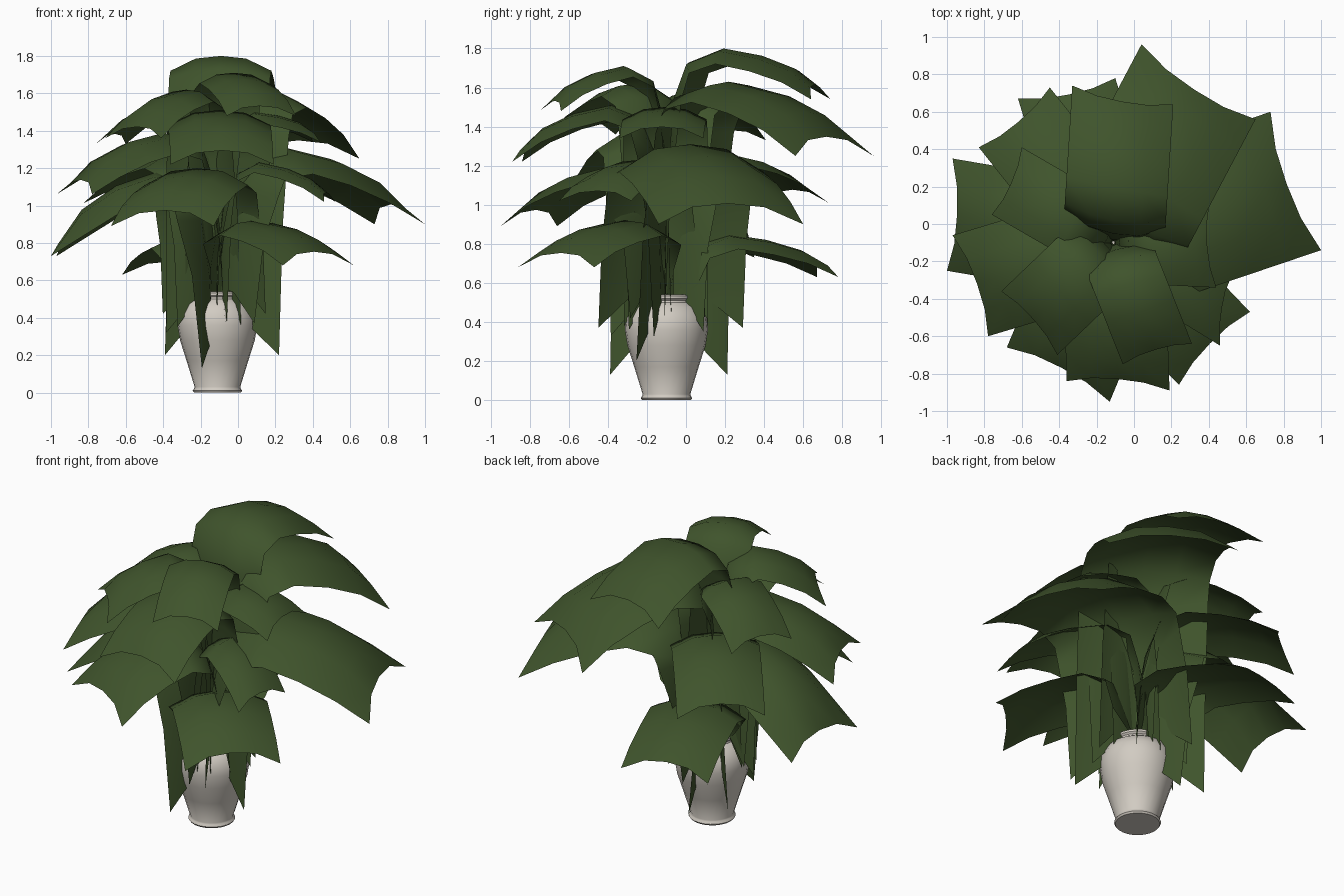
import bpy, bmesh, math
from mathutils import Vector

cube = bpy.data.objects.get("Cube")
if cube:
    bpy.data.objects.remove(cube, do_unlink=True)

CENTRE = Vector((-0.11, -0.10))


def material(name, rgb, rough):
    m = bpy.data.materials.new(name)
    m.use_nodes = True
    m.diffuse_color = (*rgb, 1)
    bsdf = m.node_tree.nodes["Principled BSDF"]
    bsdf.inputs["Base Color"].default_value = (*rgb, 1)
    bsdf.inputs["Roughness"].default_value = rough
    return m


green = material("leaf green", (0.050, 0.088, 0.025), 0.7)
cream = material("pot cream", (0.64, 0.60, 0.54), 0.6)


def finish(bm, name, mat, angle):
    mesh = bpy.data.meshes.new(name)
    bm.to_mesh(mesh)
    bm.free()
    ob = bpy.data.objects.new(name, mesh)
    bpy.context.collection.objects.link(ob)
    mesh.materials.append(mat)
    bpy.ops.object.select_all(action="DESELECT")
    ob.select_set(True)
    bpy.context.view_layer.objects.active = ob
    bpy.ops.object.shade_smooth_by_angle(angle=math.radians(angle))


def pot():
    profile = [(0, 0), (0.125, 0), (0.132, 0.01), (0.125, 0.022), (0.122, 0.03),
               (0.165, 0.17), (0.2, 0.28), (0.213, 0.36), (0.208, 0.42), (0.175, 0.475),
               (0.137, 0.5), (0.135, 0.51), (0.145, 0.52), (0.145, 0.533), (0.132, 0.54),
               (0.118, 0.533), (0.118, 0.5), (0.17, 0.45), (0, 0.44)]
    bm = bmesh.new()
    verts = [bm.verts.new((CENTRE.x + r, CENTRE.y, z)) for r, z in profile]
    edges = [bm.edges.new(pair) for pair in zip(verts, verts[1:])]
    bmesh.ops.spin(bm, geom=verts + edges, cent=(*CENTRE, 0), axis=(0, 0, 1),
                   angle=math.tau, steps=24, use_duplicate=False)
    bmesh.ops.remove_doubles(bm, verts=bm.verts, dist=0.0005)
    bmesh.ops.recalc_face_normals(bm, faces=bm.faces)
    finish(bm, "pot", cream, 40)


def leaf(name, left_tip, right_tip, tip_z, peak_z, base_z, stem=1.0, curl=0.29):
    """Arched sheet: rises from the pot, bends over and hangs to two tip corners."""
    a, b = Vector(left_tip), Vector(right_tip)
    mid, side = (a + b) / 2, (b - a) / 2
    out = (mid - CENTRE).normalized()
    half = side.length
    sag = half * curl
    notch = half * 0.13
    tip_sag = half * 0.27
    drop = peak_z - tip_z - tip_sag
    knee = peak_z - 0.26
    flap = 0.2 * stem
    # reach along the leaf, height, width, outward shift and fall of the side edges
    rows = [(0.01, base_z + flap, stem, sag * 0.4 * stem, flap),
            (0.02, (base_z + flap + knee) / 2, stem, sag * 0.7 * stem, 0),
            (0.06, knee, (stem + 1) / 2, sag, 0),
            (0.15, peak_z - 0.07, 1, sag * 0.6, sag * 0.7),
            (0.37, peak_z, 1, sag * 0.1, sag),
            (0.62, peak_z - drop * 0.2, 1, -sag * 0.2, sag),
            (0.83, peak_z - drop * 0.55, 1, -sag * 0.2, sag * 0.9),
            (1.00, peak_z - drop, 1, notch, tip_sag)]
    bm = bmesh.new()
    grid = []
    for reach, z, width, push, fall in rows:
        line = []
        for i in range(5):
            u = i / 2 - 1
            bend = abs(u) ** 2.5
            p = CENTRE.lerp(mid, reach) + side * u * width + out * push * bend
            if reach == 1:
                p -= out * notch
            line.append(bm.verts.new((p.x, p.y, z - fall * bend)))
        grid.append(line)
    for lo, hi in zip(grid, grid[1:]):
        for i in range(4):
            bm.faces.new((lo[i], lo[i + 1], hi[i + 1], hi[i]))
    finish(bm, name, green, 75)


pot()

# Upper tier
leaf("top_back_leaf", (0.21, 0.64), (-0.33, 0.74), 1.54, 1.80, 0.40)
leaf("top_front_leaf", (-0.06, -0.75), (0.31, -0.64), 1.48, 1.71, 0.36)
leaf("top_front_right_leaf", (-0.71, -0.36), (-0.41, -0.70), 1.36, 1.62, 0.36)
leaf("top_back_right_leaf", (-0.60, 0.41), (-0.76, 0.05), 1.33, 1.57, 0.36)
leaf("top_back_left_leaf", (0.65, 0.56), (0.04, 0.96), 1.25, 1.63, 0.20)

# Middle tier
leaf("middle_front_leaf", (-0.36, -0.84), (0.19, -0.89), 1.22, 1.51, 0.32)
leaf("middle_left_leaf", (0.44, -0.34), (0.40, 0.09), 1.34, 1.50, 0.38)
leaf("middle_right_leaf", (-0.97, -0.06), (-0.78, -0.60), 1.06, 1.39, 0.33, curl=0.38)
leaf("middle_back_leaf", (-0.45, 0.73), (-0.83, 0.41), 1.01, 1.27, 0.35)

# Lower tier
leaf("wide_left_leaf", (1.00, -0.14), (0.73, 0.60), 0.90, 1.31, 0.37, curl=0.36)
leaf("lower_right_leaf", (-0.97, 0.35), (-1.00, -0.25), 0.73, 1.18, 0.13, curl=0.5)
leaf("lower_front_leaf", (-0.68, -0.66), (-0.13, -0.95), 0.89, 1.20, 0.42)
leaf("lower_front_left_leaf", (0.46, -0.65), (0.52, -0.28), 1.02, 1.23, 0.38)

# Bottom tier on narrow stems
leaf("bottom_front_left_leaf", (0.24, -0.86), (0.62, -0.47), 0.68, 0.92, 0.35, 0.3)
leaf("bottom_back_leaf", (-0.10, 0.78), (-0.62, 0.67), 0.63, 0.85, 0.35, 0.3)
